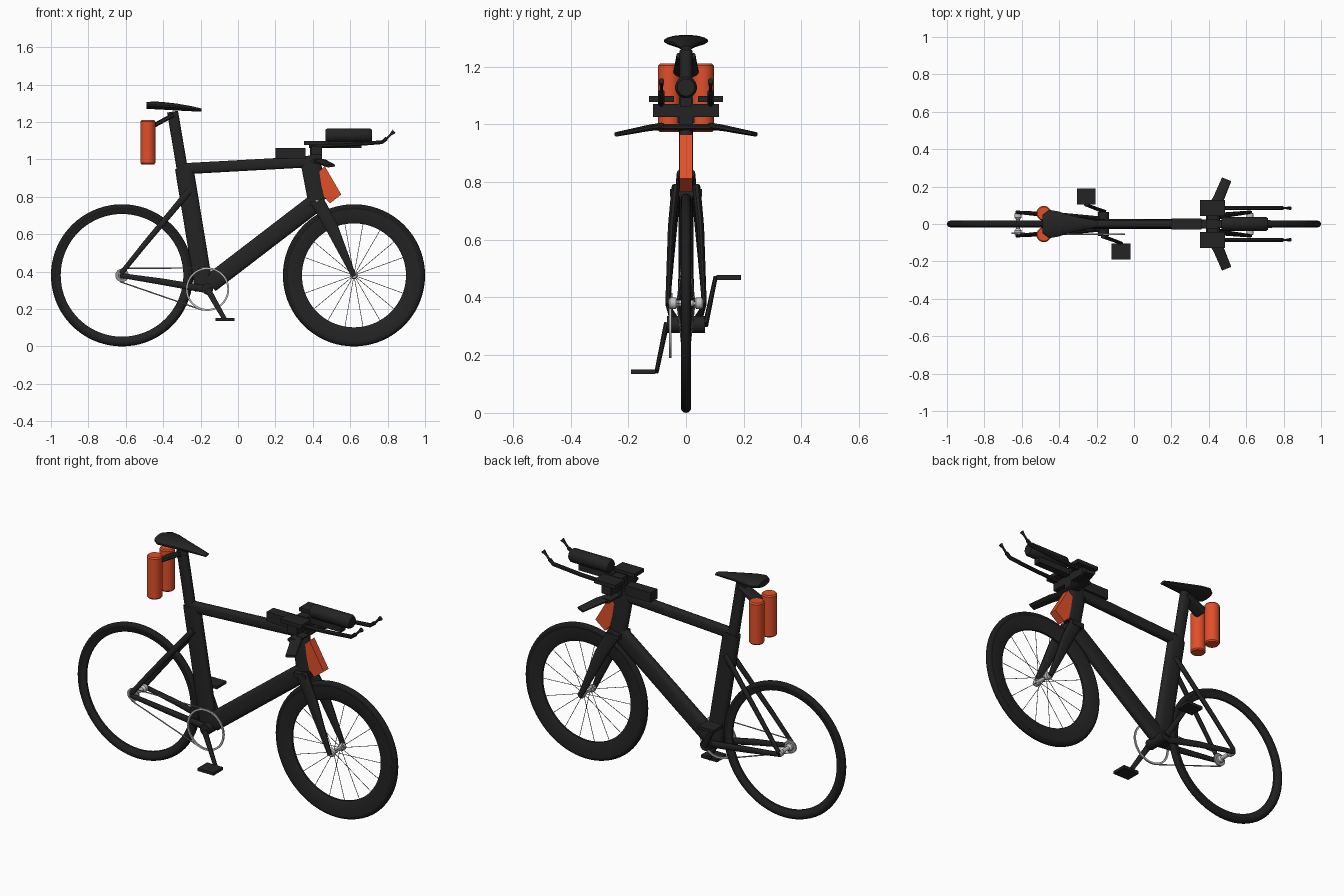
import bpy, bmesh, math
from mathutils import Vector

cube = bpy.data.objects.get("Cube")
if cube:
    bpy.data.objects.remove(cube, do_unlink=True)


def material(name, colour, rough=0.5):
    m = bpy.data.materials.new(name)
    m.use_nodes = True
    m.diffuse_color = (*colour, 1)
    bsdf = m.node_tree.nodes["Principled BSDF"]
    bsdf.inputs["Base Color"].default_value = (*colour, 1)
    bsdf.inputs["Roughness"].default_value = rough
    return m


BLACK = material("frame black", (0.017, 0.017, 0.017))
RUBBER = material("tyre black", (0.012, 0.012, 0.012))
ORANGE = material("orange", (0.75, 0.078, 0.022))
SILVER = material("silver", (0.55, 0.55, 0.55))
STEEL = material("chain steel", (0.3, 0.3, 0.3))


def finish(name, bm, mat, smooth=True):
    bmesh.ops.recalc_face_normals(bm, faces=bm.faces)
    me = bpy.data.meshes.new(name)
    bm.to_mesh(me)
    bm.free()
    me.materials.append(mat)
    ob = bpy.data.objects.new(name, me)
    bpy.context.collection.objects.link(ob)
    if smooth:
        bpy.ops.object.select_all(action='DESELECT')
        ob.select_set(True)
        bpy.context.view_layer.objects.active = ob
        bpy.ops.object.shade_smooth_by_angle(angle=math.radians(40))
    return ob


def bridge(bm, a, b):
    n = len(a)
    for i in range(n):
        bm.faces.new((a[i], a[(i + 1) % n], b[(i + 1) % n], b[i]))


def loft(name, sections, mat=BLACK, sides=12, power=2.0):
    """Tube through sections (point, half depth, half width); width lies along y."""
    bm = bmesh.new()
    pts = [Vector(s[0]) for s in sections]
    rings = []
    for i, (_, depth, width) in enumerate(sections):
        d = (pts[min(i + 1, len(pts) - 1)] - pts[max(i - 1, 0)]).normalized()
        ref = Vector((1, 0, 0)) if abs(d.y) > 0.7 else Vector((0, 1, 0))
        u = (ref - d * ref.dot(d)).normalized()
        v = d.cross(u)
        ring = []
        for k in range(sides):
            t = math.tau * (k + 0.5) / sides
            c, s = math.cos(t), math.sin(t)
            c = math.copysign(abs(c) ** (2 / power), c)
            s = math.copysign(abs(s) ** (2 / power), s)
            ring.append(bm.verts.new(pts[i] + u * c * width + v * s * depth))
        rings.append(ring)
    for a, b in zip(rings, rings[1:]):
        bridge(bm, a, b)
    bm.faces.new(rings[0])
    bm.faces.new(rings[-1])
    return finish(name, bm, mat)


def pair(name, sections, **kw):
    for side, sy in (("far_", 1), ("near_", -1)):
        loft(side + name, [((p[0], p[1] * sy, p[2]), d, w) for p, d, w in sections], **kw)


def rod(name, pts, r, mat=BLACK, sides=8):
    return loft(name, [(p, r, r) for p in pts], mat, sides)


def box(name, lo, hi, mat=BLACK):
    bm = bmesh.new()
    bmesh.ops.create_cube(bm, size=1)
    for v in bm.verts:
        v.co = [(l + h) / 2 + c * (h - l) for l, h, c in zip(lo, hi, v.co)]
    return finish(name, bm, mat, False)


def revolve(name, centre, profile, mat, steps=72):
    """Closed ring of (radius, y) points turned about the y axis."""
    bm = bmesh.new()
    rings = []
    for k in range(steps):
        t = math.tau * k / steps
        rings.append([bm.verts.new((centre[0] + r * math.cos(t), centre[1] + y,
                                    centre[2] + r * math.sin(t))) for r, y in profile])
    for k in range(steps):
        bridge(bm, rings[k], rings[(k + 1) % steps])
    return finish(name, bm, mat)


# Wheels
REAR, FRONT, CRANK = (-0.62, 0, 0.38), (0.62, 0, 0.38), (-0.163, 0, 0.306)
tyre = [(0.362 + 0.018 * math.cos(math.tau * k / 12), 0.018 * math.sin(math.tau * k / 12))
        for k in range(12)]
for name, c, inner in (("rear", REAR, 0.328), ("front", FRONT, 0.278)):
    revolve(name + "_tyre", c, tyre, RUBBER)
    revolve(name + "_rim", c, [(inner, 0.006), (inner + 0.02, 0.015), (0.354, 0.016),
                               (0.354, -0.016), (inner + 0.02, -0.015), (inner, -0.006)], BLACK)
    hub = [((c[0], y, c[2]), r, r) for y, r in
           ((-0.06, 0.014), (-0.055, 0.02), (-0.035, 0.02), (-0.025, 0.011),
            (0.025, 0.011), (0.035, 0.02), (0.055, 0.02), (0.06, 0.014))]
    loft(name + "_hub", hub, SILVER, 16)

SPOKES = 18
for k in range(SPOKES):
    t = math.tau * k / SPOKES
    y = 0.03 if k % 2 else -0.03
    dx, dz = math.cos(t), math.sin(t)
    rod("front_spoke", [(FRONT[0] + 0.015 * dx, y, FRONT[2] + 0.015 * dz),
                        (FRONT[0] + 0.285 * dx, 0, FRONT[2] + 0.285 * dz)], 0.0016, STEEL, 5)

# Frame
loft("seat_tube", [((-0.288, 0, 0.955), 0.05, 0.024), ((-0.18, 0, 0.3), 0.05, 0.027)],
     sides=16, power=3)
loft("top_tube", [((-0.29, 0, 0.95), 0.03, 0.022), ((0.38, 0, 0.987), 0.03, 0.022)],
     sides=16, power=3)
loft("down_tube", [((0.42, 0, 0.772), 0.05, 0.025), ((-0.15, 0, 0.335), 0.05, 0.028)],
     sides=16, power=3)
loft("head_tube", [((0.39, 0, 1.02), 0.035, 0.024), ((0.392, 0, 0.97), 0.055, 0.025),
                   ((0.423, 0, 0.78), 0.05, 0.025)], sides=16, power=3)
rod("bottom_bracket", [(-0.163, -0.065, 0.306), (-0.163, 0.065, 0.306)], 0.03, sides=16)
pair("seat_stay", [((-0.262, 0.022, 0.83), 0.018, 0.01), ((-0.5, 0.05, 0.545), 0.015, 0.01),
                   ((-0.625, 0.063, 0.39), 0.013, 0.009)])
pair("chain_stay", [((-0.17, 0.028, 0.305), 0.02, 0.012), ((-0.4, 0.052, 0.345), 0.018, 0.01),
                    ((-0.63, 0.063, 0.38), 0.013, 0.009)])

# Fork and orange nose fairing
box("fork_crown", (0.385, -0.055, 0.75), (0.46, 0.055, 0.776))
pair("fork_leg", [((0.425, 0.036, 0.775), 0.038, 0.015), ((0.5, 0.05, 0.64), 0.035, 0.013),
                  ((0.62, 0.063, 0.375), 0.013, 0.009)], power=2.5)
bm = bmesh.new()
outline = ((0.43, 0.93), (0.463, 0.965), (0.552, 0.812), (0.492, 0.765), (0.46, 0.8))
sides = [[bm.verts.new((x, y, z)) for x, z in outline] for y in (-0.022, 0.022)]
bridge(bm, *sides)
for s in sides:
    bm.faces.new(s)
finish("nose_fairing", bm, ORANGE, False)

# Seat post, saddle and the two rear bottles
loft("seat_post", [((-0.35, 0, 1.255), 0.03, 0.022), ((-0.295, 0, 0.93), 0.03, 0.022)],
     sides=16, power=2.6)
loft("saddle", [((-0.49, 0, 1.288), 0.018, 0.05), ((-0.455, 0, 1.289), 0.021, 0.077),
                ((-0.41, 0, 1.287), 0.021, 0.07), ((-0.33, 0, 1.28), 0.019, 0.045),
                ((-0.25, 0, 1.271), 0.014, 0.028), ((-0.195, 0, 1.264), 0.008, 0.018)], sides=16)
loft("bottle_bracket", [((-0.345, 0, 1.238), 0.012, 0.033), ((-0.46, 0, 1.175), 0.012, 0.045)],
     power=4)
pair("rear_bottle", [((-0.482, 0.057, z), r, r) for z, r in
                     ((0.973, 0.034), (0.98, 0.04), (1.203, 0.04), (1.21, 0.034))],
     mat=ORANGE, sides=24)

# Cockpit
box("top_tube_box", (0.2, -0.03, 1.005), (0.36, 0.03, 1.06))
box("stem", (0.385, -0.025, 0.99), (0.45, 0.025, 1.09))
box("arm_rest_bridge", (0.39, -0.115, 1.025), (0.45, 0.115, 1.07))
loft("base_bar", [((0.425, -0.12, 0.99), 0.012, 0.032), ((0.425, 0.12, 0.99), 0.012, 0.032)],
     power=3)
pair("base_bar_wing", [((0.425, 0.09, 0.993), 0.012, 0.032), ((0.45, 0.13, 0.987), 0.011, 0.03),
                       ((0.495, 0.238, 0.966), 0.008, 0.027)], power=3)
for side, y in (("far_", 0.085), ("near_", -0.085)):
    box(side + "arm_pad", (0.353, y - 0.043, 1.077), (0.487, y + 0.043, 1.098))
    rod(side + "extension", [(0.38, y, 1.07), (0.6, y, 1.078), (0.77, y, 1.092),
                             (0.795, y, 1.112)], 0.011)
    loft(side + "shift_lever", [((0.785, y, 1.1), 0.007, 0.007), ((0.815, y, 1.132), 0.006, 0.006),
                                ((0.835, y, 1.15), 0.013, 0.01)], sides=8)
loft("front_bottle", [((x, 0, 1.128), r, r) for x, r in
                      ((0.468, 0.032), (0.478, 0.038), (0.705, 0.038), (0.717, 0.03))], sides=20)
box("bottle_mount", (0.45, -0.02, 1.062), (0.66, 0.02, 1.095))

# Drivetrain
revolve("chainring", (CRANK[0], -0.055, CRANK[2]),
        [(0.106, -0.004), (0.116, -0.004), (0.116, 0.004), (0.106, 0.004)], SILVER, 48)
revolve("rear_cog", (REAR[0], -0.05, REAR[2]),
        [(0.012, -0.004), (0.036, -0.004), (0.036, 0.004), (0.012, 0.004)], STEEL, 24)
rod("upper_chain", [(-0.62, -0.055, 0.417), (-0.163, -0.055, 0.42)], 0.0035, STEEL, 6)
rod("lower_chain", [(-0.63, -0.055, 0.346), (-0.19, -0.055, 0.194)], 0.0035, STEEL, 6)
for side, s in (("far_", 1), ("near_", -1)):
    px, pz = CRANK[0] - 0.093 * s, CRANK[2] + 0.163 * s
    loft(side + "crank_arm", [((CRANK[0], 0.068 * s, CRANK[2]), 0.017, 0.009),
                              ((px, 0.102 * s, pz), 0.012, 0.007)], power=3)
    y0, y1 = sorted((0.105 * s, 0.19 * s))
    box(side + "pedal", (px - 0.05, y0, pz - 0.008), (px + 0.05, y1, pz + 0.008))
